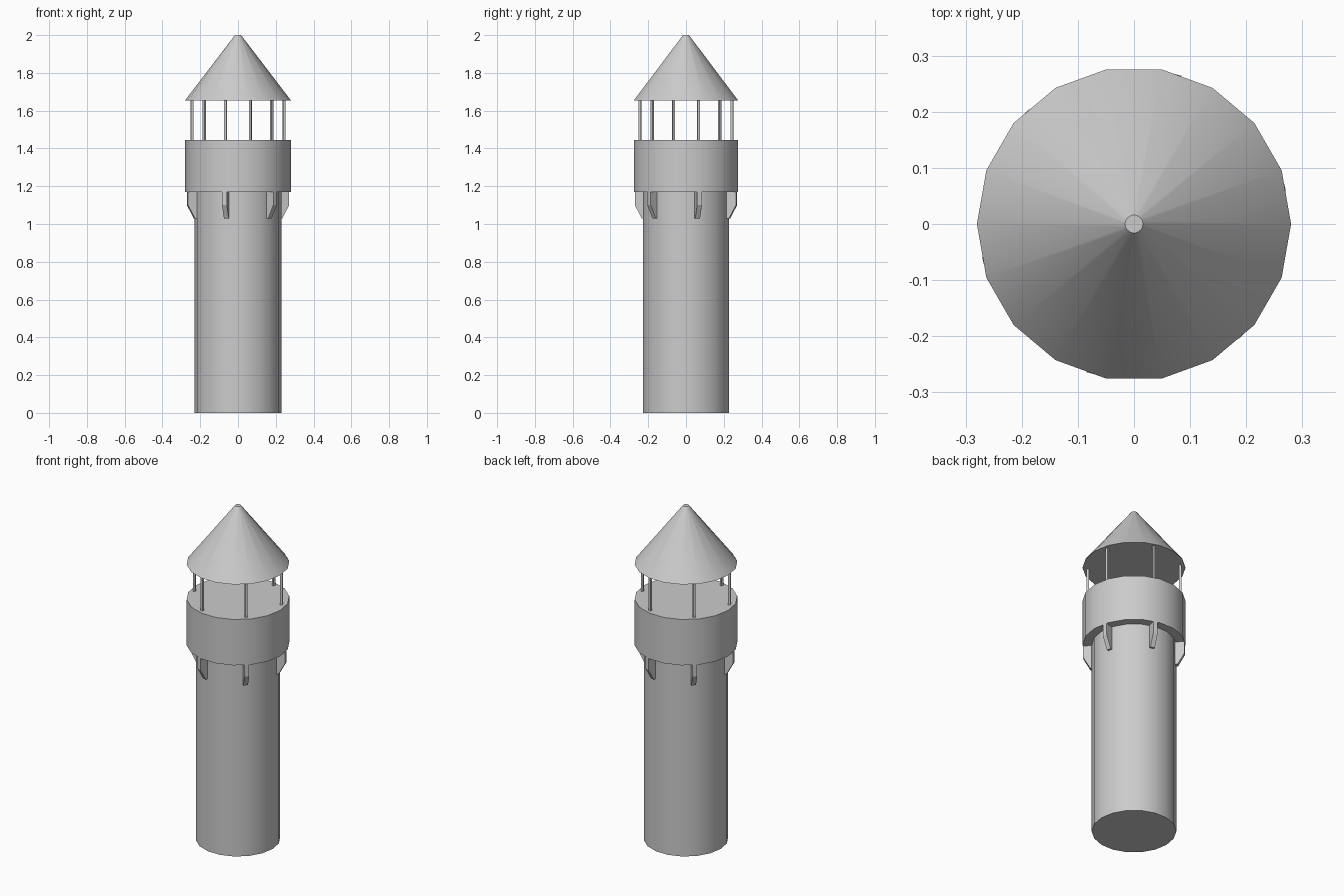
import bpy, bmesh, math
from mathutils import Matrix

if "Cube" in bpy.data.objects:
    bpy.data.objects.remove(bpy.data.objects["Cube"])

SIDES = 18


def finish(name, bm, smooth=False):
    bmesh.ops.recalc_face_normals(bm, faces=bm.faces[:])
    mesh = bpy.data.meshes.new(name)
    bm.to_mesh(mesh)
    bm.free()
    obj = bpy.data.objects.new(name, mesh)
    bpy.context.collection.objects.link(obj)
    if smooth:
        bpy.ops.object.select_all(action='DESELECT')
        obj.select_set(True)
        bpy.context.view_layer.objects.active = obj
        bpy.ops.object.shade_smooth_by_angle(angle=math.radians(30))
    return obj


def lathe(name, profile):
    """Stack of rings (radius, z), capped at both ends."""
    bm = bmesh.new()
    rings = []
    for r, z in profile:
        rings.append([bm.verts.new((r * math.cos(2 * math.pi * i / SIDES),
                                    r * math.sin(2 * math.pi * i / SIDES), z))
                      for i in range(SIDES)])
    for a, b in zip(rings, rings[1:]):
        for i in range(SIDES):
            j = (i + 1) % SIDES
            bm.faces.new((a[i], a[j], b[j], b[i]))
    bm.faces.new(rings[0])
    bm.faces.new(rings[-1])
    return finish(name, bm, True)


def radial_slab(name, outline, width, angle):
    """Extrude a (radius, z) outline sideways and turn it about the tower axis."""
    bm = bmesh.new()
    face = bm.faces.new([bm.verts.new((r, -width / 2, z)) for r, z in outline])
    ext = bmesh.ops.extrude_face_region(bm, geom=[face])
    moved = [v for v in ext["geom"] if isinstance(v, bmesh.types.BMVert)]
    bmesh.ops.translate(bm, verts=moved, vec=(0, width, 0))
    bmesh.ops.transform(bm, matrix=Matrix.Rotation(angle, 4, 'Z'), verts=bm.verts[:])
    return finish(name, bm)


# Shaft with the wider gallery drum on top
lathe("tower_and_gallery", [(0.23, 0), (0.23, 1.17), (0.28, 1.17), (0.28, 1.445)])

# Conical roof with a small blunt tip
lathe("roof", [(0.28, 1.655), (0.016, 2.0)])

# Six brackets under the gallery and six roof posts directly above them
bracket = [(0.215, 1.17), (0.277, 1.17), (0.277, 1.10), (0.239, 1.03), (0.215, 1.03)]
post = [(0.246, 1.44), (0.259, 1.44), (0.259, 1.66), (0.246, 1.66)]
for k in range(6):
    angle = math.radians(15 + 60 * k)
    radial_slab(f"bracket_{k + 1}", bracket, 0.026, angle)
    radial_slab(f"roof_post_{k + 1}", post, 0.013, angle)
